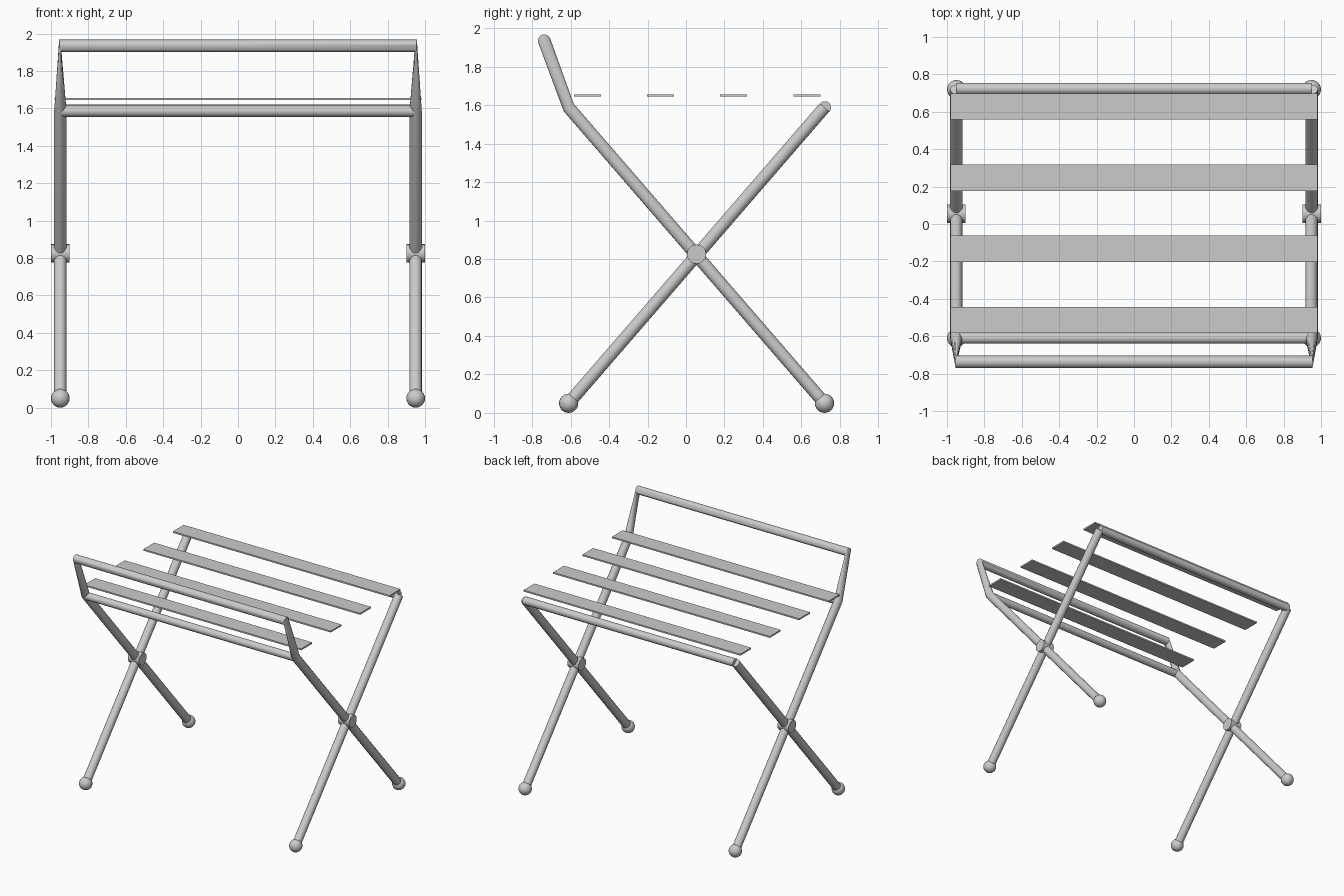
import bpy, bmesh, math
from mathutils import Vector

if "Cube" in bpy.data.objects:
    bpy.data.objects.remove(bpy.data.objects["Cube"])

X, R, SEG = 0.95, 0.033, 16
FRONT, BACK, LOW, HIGH = -0.61, 0.72, 0.05, 1.588
HUB_Y, HUB_Z = (FRONT + BACK) / 2, 0.825


def finish(name, bm):
    bmesh.ops.recalc_face_normals(bm, faces=bm.faces)
    me = bpy.data.meshes.new(name)
    bm.to_mesh(me)
    bm.free()
    ob = bpy.data.objects.new(name, me)
    bpy.context.collection.objects.link(ob)
    bpy.ops.object.select_all(action='DESELECT')
    ob.select_set(True)
    bpy.context.view_layer.objects.active = ob
    bpy.ops.object.shade_smooth_by_angle(angle=math.radians(35))
    return ob


def tube(name, points, radius=R):
    """Sweep a circle along a path; each ring faces its neighbours' direction."""
    pts = [Vector(p) for p in points]
    bm = bmesh.new()
    rings, normal, last = [], None, None
    for i, p in enumerate(pts):
        t = (pts[min(i + 1, len(pts) - 1)] - pts[max(i - 1, 0)]).normalized()
        if normal is None:
            normal = t.orthogonal().normalized()
        else:
            normal = last.rotation_difference(t) @ normal
        side, last = t.cross(normal), t
        angles = [2 * math.pi * k / SEG for k in range(SEG)]
        rings.append([bm.verts.new(p + radius * (normal * math.cos(a) + side * math.sin(a)))
                      for a in angles])
    for a, b in zip(rings, rings[1:]):
        for k in range(SEG):
            n = (k + 1) % SEG
            bm.faces.new((a[k], a[n], b[n], b[k]))
    bm.faces.new(rings[0])
    bm.faces.new(rings[-1])
    return finish(name, bm)


# Bent frame: rear feet, up to the front edge, then the raised rail
half = [(-X, BACK, LOW), (-X, FRONT, HIGH), (-X, -0.737, 1.935)]
tube("bent_rail_frame", half + [(-x, y, z) for x, y, z in reversed(half)])

# Cross bars at the top of each leg pair
tube("front_cross_bar", [(-X, FRONT, HIGH - 0.003), (X, FRONT, HIGH - 0.003)], 0.03)
tube("back_cross_bar", [(-X, BACK + 0.003, HIGH), (X, BACK + 0.003, HIGH)], 0.032)

for s, label in ((-1, "left"), (1, "right")):
    # Straight leg and pivot hub
    tube(f"{label}_straight_leg", [(s * X, FRONT, LOW), (s * X, BACK, HIGH)])
    tube(f"{label}_pivot_hub", [(s * X - 0.05, HUB_Y, HUB_Z), (s * X + 0.05, HUB_Y, HUB_Z)], 0.05)
    # Ball feet
    for y, end in ((FRONT, "front"), (BACK, "back")):
        bm = bmesh.new()
        bmesh.ops.create_uvsphere(bm, u_segments=20, v_segments=12, radius=0.05)
        foot = finish(f"{label}_{end}_foot", bm)
        foot.location = (s * X, y, LOW)

# Flat straps across the top
for i, y in enumerate((-0.513, -0.132, 0.247, 0.628)):
    bm = bmesh.new()
    bmesh.ops.create_cube(bm, size=1)
    bmesh.ops.scale(bm, vec=(1.96, 0.14, 0.012), verts=bm.verts)
    strap = finish(f"strap_{i + 1}", bm)
    strap.location = (0, y, 1.65)
